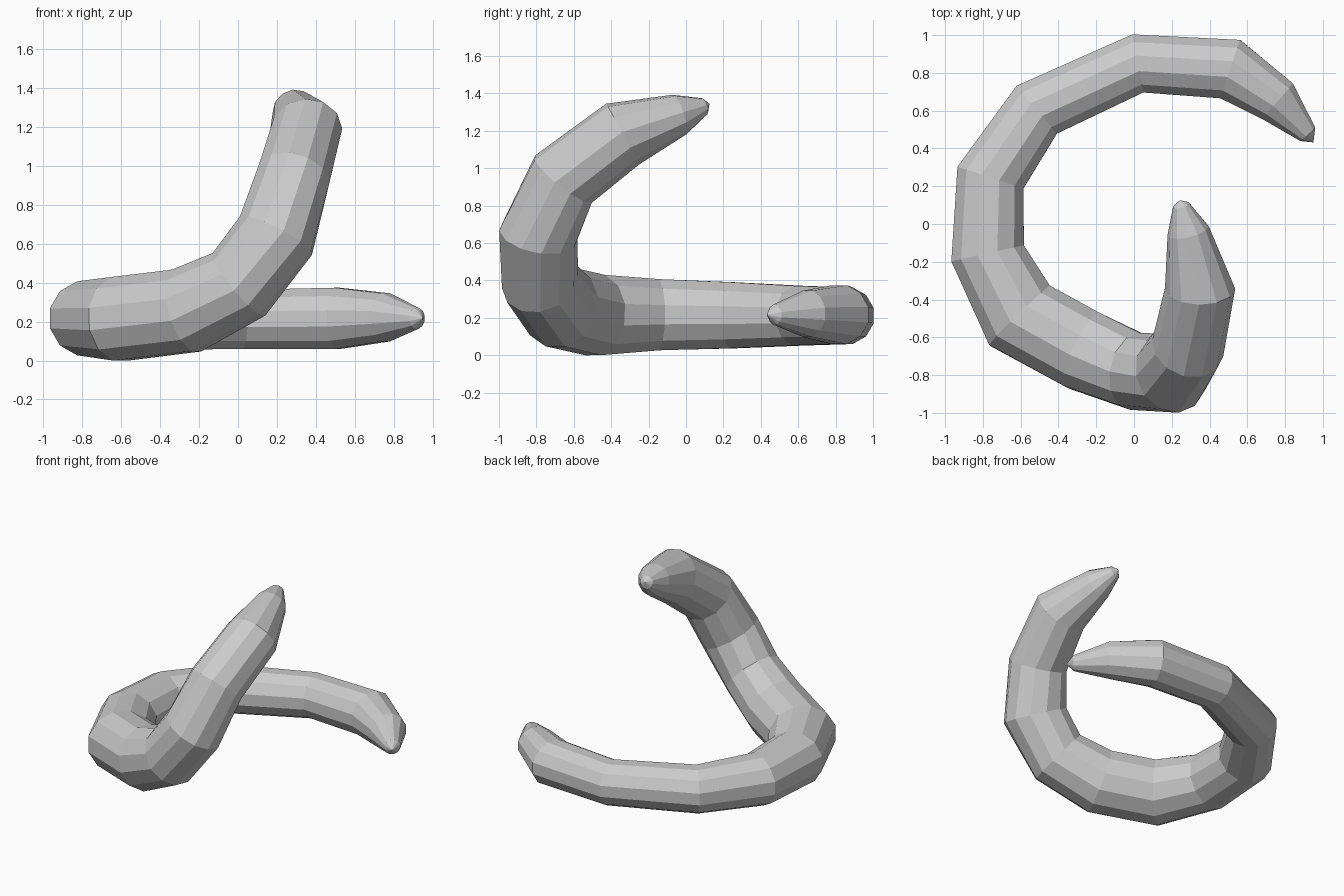
import bpy, bmesh, math
from mathutils import Vector

if "Cube" in bpy.data.objects:
    bpy.data.objects.remove(bpy.data.objects["Cube"])

SIDES = 12
# centre line of the curled tube: x, y, z, radius
PATH = [
    (0.92, 0.475, 0.23, 0.055),
    (0.76, 0.65, 0.235, 0.128),
    (0.51, 0.82, 0.23, 0.163),
    (0.02, 0.85, 0.225, 0.157),
    (-0.515, 0.605, 0.225, 0.165),
    (-0.76, 0.245, 0.227, 0.183),
    (-0.775, -0.155, 0.23, 0.197),
    (-0.605, -0.485, 0.228, 0.222),
    (-0.265, -0.67, 0.27, 0.222),
    (0.005, -0.78, 0.405, 0.205),
    (0.195, -0.79, 0.655, 0.208),
    (0.285, -0.655, 0.955, 0.193),
    (0.35, -0.34, 1.195, 0.183),
    (0.287, -0.035, 1.30, 0.112),
    (0.25, 0.10, 1.345, 0.045),
]
APEX_START = Vector((0.95, 0.432, 0.23))
APEX_END = Vector((0.243, 0.126, 1.357))

pts = [Vector(p[:3]) for p in PATH]
n = len(pts)
bm = bmesh.new()
rings = []
up = Vector((0, 0, 1))
for i, p in enumerate(pts):
    d_in = (p - pts[i - 1]).normalized() if i else (pts[1] - p).normalized()
    d_out = (pts[i + 1] - p).normalized() if i < n - 1 else d_in
    tangent = (d_in + d_out).normalized()
    # carry the cross-section along without twist
    up = (up - tangent * up.dot(tangent)).normalized()
    side = tangent.cross(up)
    bend = d_out - d_in
    stretch = 1 / max(0.6, d_in.dot(tangent))
    ring = []
    for k in range(SIDES):
        a = 2 * math.pi * (k + 0.5) / SIDES
        o = (side * math.cos(a) + up * math.sin(a)) * PATH[i][3]
        if bend.length > 1e-4:          # mitre the joint
            b = bend.normalized()
            o += b * o.dot(b) * (stretch - 1)
        ring.append(bm.verts.new(p + o))
    rings.append(ring)

# tube walls
for r0, r1 in zip(rings, rings[1:]):
    for k in range(SIDES):
        j = (k + 1) % SIDES
        bm.faces.new((r0[k], r0[j], r1[j], r1[k]))
# pointed ends
for ring, apex in ((rings[0], APEX_START), (rings[-1], APEX_END)):
    v = bm.verts.new(apex)
    for k in range(SIDES):
        bm.faces.new((ring[k], ring[(k + 1) % SIDES], v))

# rest on the ground
low = min(v.co.z for v in bm.verts)
bmesh.ops.translate(bm, verts=bm.verts, vec=(0, 0, -low))
bmesh.ops.recalc_face_normals(bm, faces=bm.faces)
mesh = bpy.data.meshes.new("curled_body")
bm.to_mesh(mesh)
bm.free()
bpy.context.collection.objects.link(bpy.data.objects.new("curled_body", mesh))
